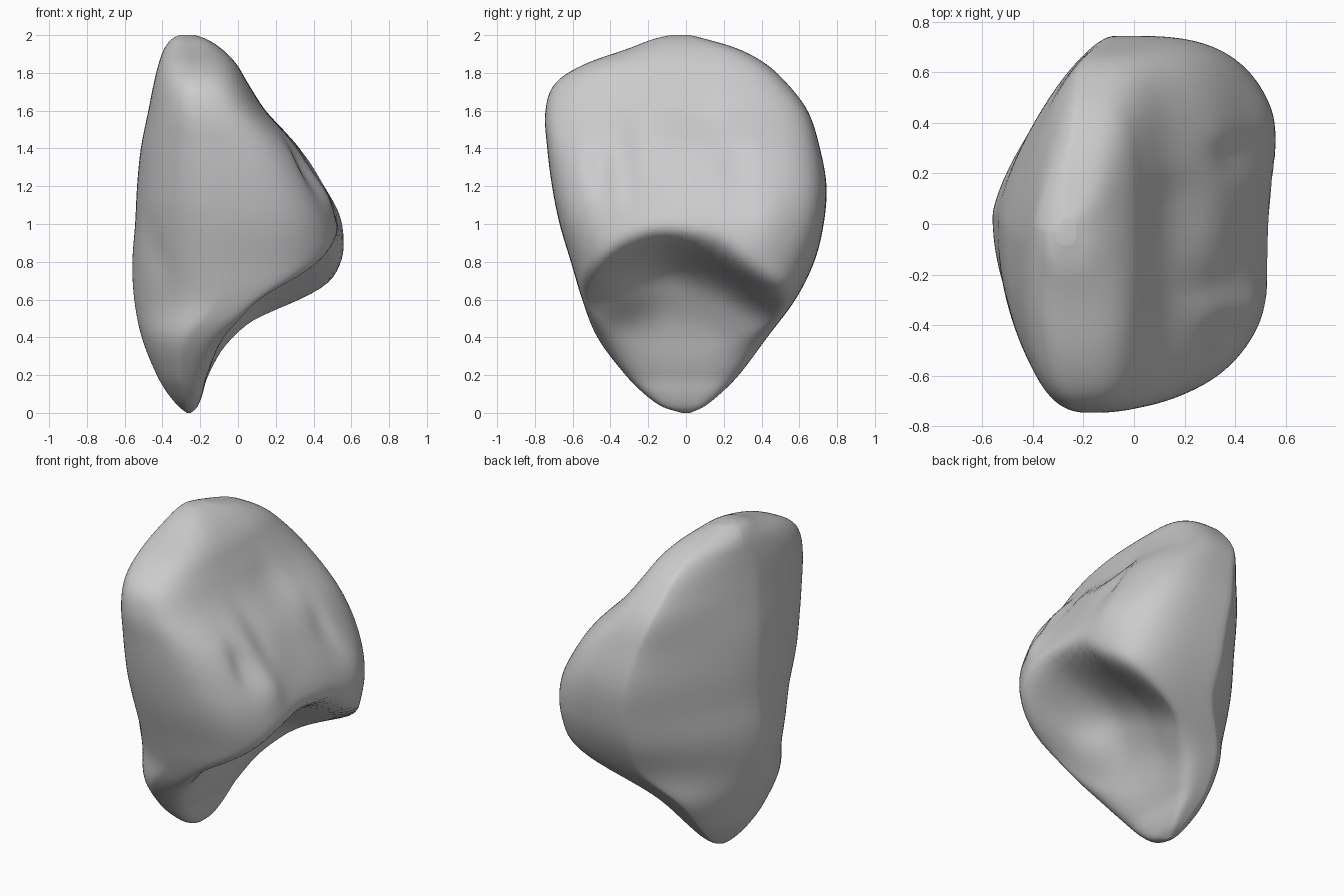
import bpy, bmesh, math

cube = bpy.data.objects.get("Cube")
if cube:
    bpy.data.objects.remove(cube, do_unlink=True)

RINGS, SEGMENTS = 100, 140

# Cross-section extents by height: z, x low, x high, y low, y high
SECTIONS = [
    (0, -.27, -.25, -.02, .02), (.03, -.31, -.21, -.12, .09),
    (.1, -.37, -.17, -.22, .18), (.2, -.43, -.13, -.32, .28),
    (.4, -.51, .06, -.47, .43), (.6, -.55, .5, -.55, .58),
    (.8, -.56, .56, -.61, .68), (1, -.545, .54, -.67, .73),
    (1.2, -.535, .46, -.71, .745), (1.4, -.515, .34, -.735, .71),
    (1.6, -.475, .15, -.745, .645), (1.75, -.445, .05, -.69, .53),
    (1.85, -.42, -.01, -.53, .42), (1.93, -.39, -.09, -.3, .27),
    (1.98, -.35, -.17, -.17, .1), (2, -.31, -.23, -.08, .02),
]
# Depth of the hollow under the arch, by height relative to the arch
HOLLOW = [(-.9, -.17), (-.7, -.14), (-.47, -.08), (-.33, -.01),
          (-.18, .1), (-.08, .31), (0, .53), (.1, .68), (.3, .9)]
# Height of the arch across the width
ARCH = [(-.75, .72), (-.5, .8), (-.3, .89), (-.1, .94), (.1, .9),
        (.3, .77), (.45, .69), (.75, .58)]
# Soft lumps and grooves on the sloping face: y, z, y size, z size, depth
LUMPS = [(.1, 1.52, .05, .14, -.05), (.26, 1.3, .05, .12, -.05),
         (-.45, 1.3, .06, .12, -.05), (-.24, 1.4, .06, .14, -.04),
         (-.05, 1.25, .22, .2, -.03), (.42, 1.03, .13, .16, .03),
         (-.33, 1.15, .07, .1, .03), (.17, 1.25, .06, .14, .03)]


def sample(table, t, column=1):
    """Smooth interpolation of one column of a table."""
    t = min(max(t, table[0][0]), table[-1][0])
    i = 0
    while i < len(table) - 2 and t > table[i + 1][0]:
        i += 1

    def slope(k):
        a, b = table[max(k - 1, 0)], table[min(k + 1, len(table) - 1)]
        return (b[column] - a[column]) / (b[0] - a[0])

    a, b = table[i], table[i + 1]
    h = b[0] - a[0]
    u = (t - a[0]) / h
    return ((1 + 2 * u) * (1 - u) ** 2 * a[column] + u * u * (3 - 2 * u) * b[column]
            + h * u * (1 - u) * ((1 - u) * slope(i) - u * slope(i + 1)))


def bump(y, z, cy, cz, sy, sz, depth):
    return depth * math.exp(-((y - cy) / sy) ** 2 - ((z - cz) / sz) ** 2)


def soft_min(a, b, k=.09):
    h = max(k - abs(a - b), 0) / k
    return min(a, b) - h * h * k / 4


def power(value, n):
    return math.copysign(abs(value) ** (2 / n), value)


def squareness(c, s, z):
    """Corner squareness of each quarter; the front side squares up with height."""
    rise = min(max((z - .5) / .6, 0), 1)
    if s > 0:
        return 3.8 if c > 0 else 1.4
    return 2.7 + .3 * rise if c > 0 else 1.8 + .5 * rise


def body_point(z, angle):
    x_low, x_high, y_low, y_high = (sample(SECTIONS, z, c) for c in range(1, 5))
    c, s = math.cos(angle), math.sin(angle)
    n = squareness(c, s, z)
    middle = x_low + .45 * (x_high - x_low)
    y = (y_low + y_high) / 2 + (y_high - y_low) / 2 * power(s, n)
    if c > 0:
        x = middle + (x_high - middle) * power(c, n)
        x += c * sum(bump(y, z, *lump) for lump in LUMPS)
        # Carve the hollow under the arch, keeping some thickness
        floor = x_low + .3 * (min(x_high, .2) - x_low)
        hollow = sample(HOLLOW, z - sample(ARCH, y)) + bump(y, z, -.36, .65, .16, .14, .07)
        x = soft_min(x, max(hollow, floor))
    else:
        x = middle + (middle - x_low) * power(c, n)
        x -= c * bump(y, z, -.42, .82, .08, .14, .025)
    return x, y, z


# Body: rings lofted from the bottom tip to the top crest
bm = bmesh.new()
rings = []
for i in range(RINGS + 1):
    z = 1 - math.cos(math.pi * i / RINGS)
    rings.append([bm.verts.new(body_point(z, 2 * math.pi * j / SEGMENTS))
                  for j in range(SEGMENTS)])
for low, high in zip(rings, rings[1:]):
    for j in range(SEGMENTS):
        k = (j + 1) % SEGMENTS
        bm.faces.new((low[j], low[k], high[k], high[j]))
bm.faces.new(rings[0][::-1])
bm.faces.new(rings[-1])
for _ in range(4):
    bmesh.ops.smooth_vert(bm, verts=bm.verts, factor=.5,
                          use_axis_x=True, use_axis_y=True, use_axis_z=False)
bmesh.ops.recalc_face_normals(bm, faces=bm.faces)
for face in bm.faces:
    face.smooth = True
mesh = bpy.data.meshes.new("stone_body")
bm.to_mesh(mesh)
bm.free()
body = bpy.data.objects.new("stone_body", mesh)
bpy.context.collection.objects.link(body)

# Plain grey
grey = bpy.data.materials.new("plain_grey")
grey.use_nodes = True
colour = (.6, .6, .6, 1)
grey.diffuse_color = colour
grey.node_tree.nodes["Principled BSDF"].inputs["Base Color"].default_value = colour
mesh.materials.append(grey)
